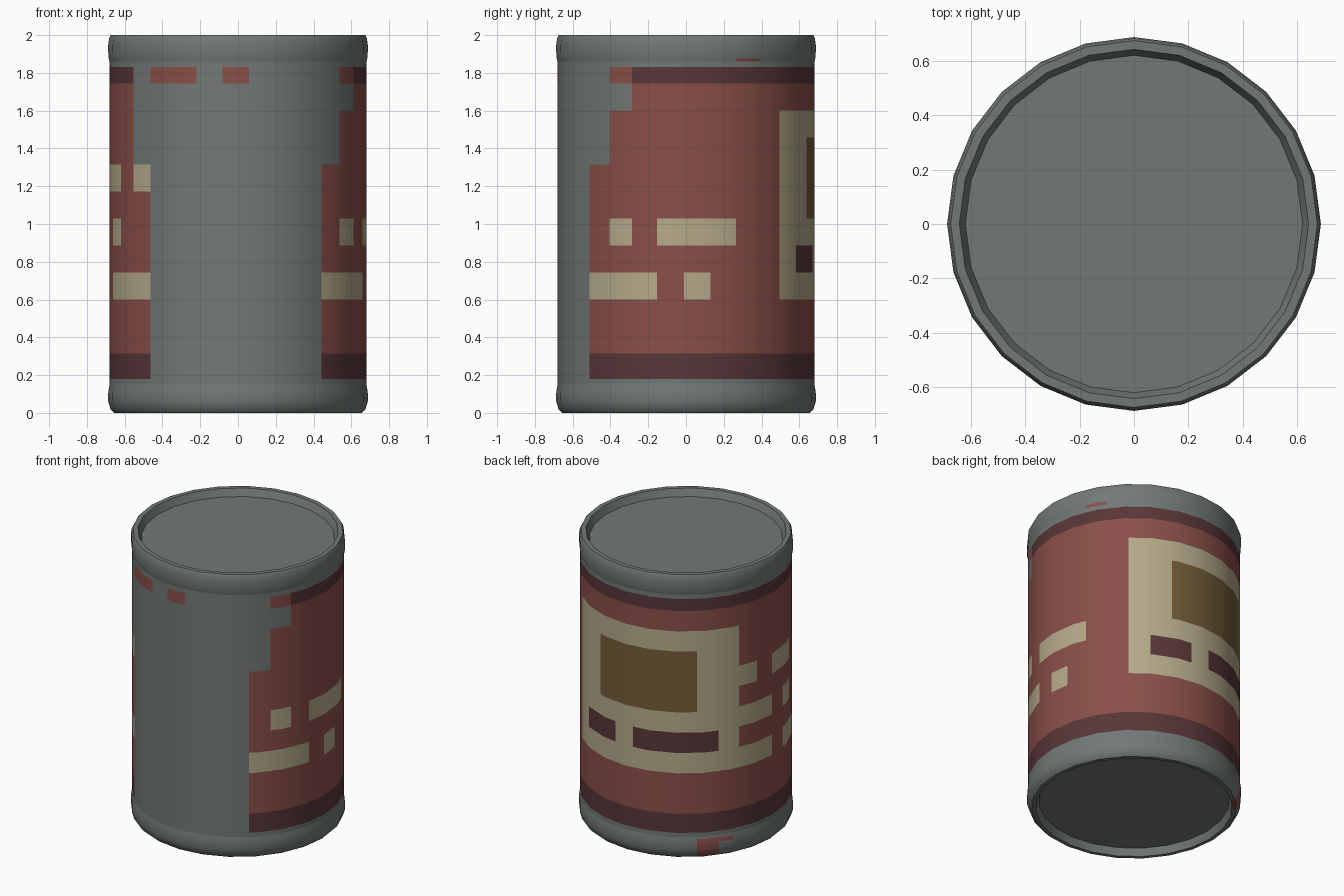
import bpy, math

if "Cube" in bpy.data.objects:
    bpy.data.objects.remove(bpy.data.objects["Cube"])

SIDES = 24
STEP = 360 / SIDES
R = 0.68


def material(name, srgb):
    m = bpy.data.materials.new(name)
    lin = [((c / 255 + 0.055) / 1.055) ** 2.4 for c in srgb]
    m.diffuse_color = (*lin, 1)
    m.use_nodes = True
    m.node_tree.nodes["Principled BSDF"].inputs["Base Color"].default_value = m.diffuse_color
    return m


MATS = [material("bare_metal", (113, 121, 118)),
        material("label_red", (138, 79, 73)),
        material("dark_red", (88, 54, 56)),
        material("cream", (181, 170, 138)),
        material("mustard", (114, 92, 55))]
METAL, RED, DARK, CREAM, MUSTARD = range(5)


def ring_point(r, deg, z):
    """Point on the 24-sided outline; 0 degrees is the front, 90 the right."""
    half = STEP / 2
    r *= math.cos(math.radians(half)) / math.cos(math.radians(deg % STEP - half))
    a = math.radians(deg)
    return (r * math.sin(a), -r * math.cos(a), z)


def revolve(name, profile, cuts, rule, cap=None):
    """Sweep a (radius, z) profile round the can, cut at extra angles, coloured by rule."""
    angles = sorted({k * STEP for k in range(SIDES)} | {c % 360 for c in cuts})
    n = len(angles)
    verts = [ring_point(r, a, z) for r, z in profile for a in angles]
    faces, mats = [], []
    for j in range(len(profile) - 1):
        for i in range(n):
            k = (i + 1) % n
            faces.append((j * n + i, j * n + k, (j + 1) * n + k, (j + 1) * n + i))
            end = angles[k] if k else 360
            mats.append(rule((angles[i] + end) / 2, (profile[j][1] + profile[j + 1][1]) / 2, j))
    if cap == "start":
        faces.append(tuple(reversed(range(n))))
        mats.append(METAL)
    elif cap == "end":
        faces.append(tuple(range((len(profile) - 1) * n, len(profile) * n)))
        mats.append(METAL)
    me = bpy.data.meshes.new(name)
    me.from_pydata(verts, [], faces)
    for m in MATS:
        me.materials.append(m)
    me.polygons.foreach_set("material_index", mats)
    ob = bpy.data.objects.new(name, me)
    bpy.context.collection.objects.link(ob)
    bpy.ops.object.select_all(action="DESELECT")
    ob.select_set(True)
    bpy.context.view_layer.objects.active = ob
    bpy.ops.object.shade_smooth_by_angle(angle=math.radians(35))
    return ob


# label grid: 30 columns of 12 degrees, 12 rows
COLS = [41 + 12 * k for k in range(30)]
ROWS = [0.18] + [0.315 + 0.143 * k for k in range(11)] + [1.83]

# painted blocks: first column, end column, first row, end row, colour
BLOCKS = [
    (0, 23, 0, 8, RED), (1, 22, 8, 10, RED), (1, 22, 10, 11, RED),
    (1, 2, 10, 11, METAL), (1, 2, 11, 12, RED),              # torn edge
    (23, 25, 11, 12, RED), (26, 27, 11, 12, RED),            # loose scraps
    (0, 23, 0, 1, DARK), (2, 22, 11, 12, DARK),              # border bands
    (8, 17, 3, 10, CREAM), (10, 15, 6, 9, MUSTARD),          # back panel
    (9, 11, 4, 5, DARK), (12, 16, 4, 5, DARK),
    (0, 3, 3, 4, CREAM), (4, 5, 3, 4, CREAM),                # right bars
    (1, 2, 5, 6, CREAM), (3, 6, 5, 6, CREAM),
    (17, 18, 7, 8, CREAM), (19, 21, 7, 8, CREAM), (22, 23, 7, 8, CREAM),  # left bars
    (17, 19, 5, 6, CREAM), (20, 21, 5, 6, CREAM),
    (17, 19, 3, 4, CREAM), (20, 23, 3, 4, CREAM),
]


def label_rule(deg, z, _):
    if not ROWS[0] < z < ROWS[-1]:
        return METAL
    col = int((deg - COLS[0]) % 360 // 12)
    row = max(i for i, h in enumerate(ROWS) if h < z)
    colour = METAL
    for c0, c1, r0, r1, m in BLOCKS:
        if c0 <= col < c1 and r0 <= row < r1:
            colour = m
    return colour


# can wall with its torn paper label
wall = revolve("can_wall", [(R, z) for z in [0.15] + ROWS + [1.86]], COLS, label_rule)
wall.data.normals_split_custom_set_from_vertices(
    [(v.co.x / math.hypot(v.co.x, v.co.y), v.co.y / math.hypot(v.co.x, v.co.y), 0)
     for v in wall.data.vertices])


# bottom rim with recessed base and a scrap of red paper
def bottom_rule(deg, z, j):
    if (221 < deg < 233 and 1 <= j <= 5) or (233 < deg < 241 and j == 5):
        return RED
    return METAL


revolve("bottom_rim", [(0.61, 0.05), (0.63, 0.0), (0.655, 0.0), (0.675, 0.02), (0.687, 0.06),
                       (0.687, 0.105), (0.683, 0.135), (R, 0.15)],
        (221, 233, 241), bottom_rule, cap="start")

# top rim with recessed lid and a small scrap
revolve("top_rim", [(R, 1.86), (0.685, 1.88), (0.687, 1.91), (0.687, 1.95), (0.682, 1.985),
                    (0.674, 2.0), (0.642, 2.0), (0.62, 1.95)],
        (113, 125), lambda deg, z, j: RED if 113 < deg < 125 and j == 0 else METAL, cap="end")
